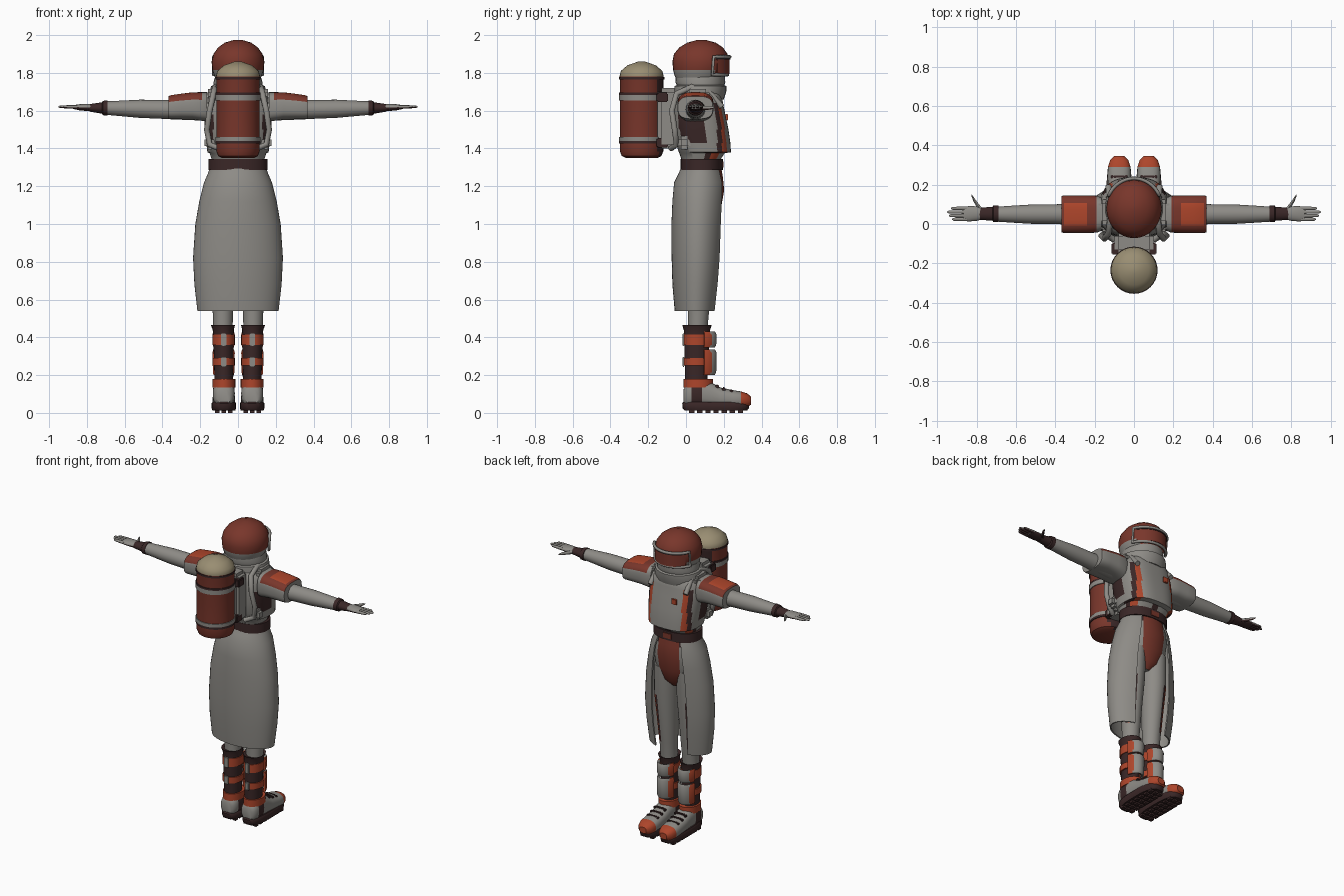
import bpy, bmesh, math
from mathutils import Vector

cube = bpy.data.objects.get("Cube")
if cube:
    bpy.data.objects.remove(cube, do_unlink=True)


def material(name, color):
    mat = bpy.data.materials.new(name)
    mat.use_nodes = True
    mat.diffuse_color = (*color, 1)
    mat.node_tree.nodes["Principled BSDF"].inputs["Base Color"].default_value = (*color, 1)
    return mat


GREY = material("warm grey cloth", (.27, .26, .24))
RED = material("brick red", (.19, .037, .024))
ORANGE = material("burnt orange", (.42, .06, .024))
DARK = material("dark brown", (.042, .02, .02))
TAN = material("tan", (.32, .27, .17))


def finish(name, bm, mats, rule=None):
    bmesh.ops.recalc_face_normals(bm, faces=bm.faces)
    bm.normal_update()
    if rule:
        for f in bm.faces:
            f.material_index = mats.index(rule(f.calc_center_median(), f.normal))
    mesh = bpy.data.meshes.new(name)
    bm.to_mesh(mesh)
    bm.free()
    for m in mats:
        mesh.materials.append(m)
    obj = bpy.data.objects.new(name, mesh)
    bpy.context.collection.objects.link(obj)
    bpy.ops.object.select_all(action='DESELECT')
    obj.select_set(True)
    bpy.context.view_layer.objects.active = obj
    bpy.ops.object.shade_smooth_by_angle(angle=math.radians(40))
    return obj


def loft(name, rings, mats, axis="Z", rule=None, power=1, sides=24, arc=None, thick=0):
    """Skin rings (t, u, v, ru, rv) along an axis; arc gives an open span in degrees from v+."""
    bm = bmesh.new()
    rows = []
    start, end = arc or (0, 360)
    count = sides + 1 if arc else sides
    for t, u, v, ru, rv in rings:
        row = []
        for i in range(count):
            a = math.radians(start + (end - start) * i / sides)
            s, c = math.sin(a), math.cos(a)
            pu = u + ru * math.copysign(abs(s) ** power, s)
            pv = v + rv * math.copysign(abs(c) ** power, c)
            spot = {"Z": (pu, pv, t), "Y": (pu, t, pv), "X": (t, pu, pv)}[axis]
            row.append(bm.verts.new(spot))
        rows.append(row)
    for lower, upper in zip(rows, rows[1:]):
        for i in range(sides):
            j = (i + 1) % count
            bm.faces.new((lower[i], lower[j], upper[j], upper[i]))
    if not arc:
        bm.faces.new(rows[0])
        bm.faces.new(rows[-1])
    bmesh.ops.recalc_face_normals(bm, faces=bm.faces)
    if thick:
        bmesh.ops.solidify(bm, geom=bm.faces[:], thickness=thick)
    return finish(name, bm, mats, rule)


def box(name, center, size, mat, bevel=.006):
    bm = bmesh.new()
    bmesh.ops.create_cube(bm, size=1)
    bmesh.ops.scale(bm, vec=size, verts=bm.verts)
    bmesh.ops.translate(bm, vec=center, verts=bm.verts)
    if bevel:
        bmesh.ops.bevel(bm, geom=bm.edges[:], offset=bevel, segments=2, affect='EDGES')
    return finish(name, bm, [mat])


def tube(name, points, radius, mat, closed=False):
    curve = bpy.data.curves.new(name, 'CURVE')
    curve.dimensions = '3D'
    curve.bevel_depth = radius
    curve.bevel_resolution = 2
    curve.use_fill_caps = True
    line = curve.splines.new('POLY')
    line.points.add(len(points) - 1)
    for p, co in zip(line.points, points):
        p.co = (*co, 1)
    line.use_cyclic_u = closed
    curve.materials.append(mat)
    obj = bpy.data.objects.new(name, curve)
    bpy.context.collection.objects.link(obj)


def band(name, z, height, u, v, ru, rv, mat, **options):
    return loft(name, [(z, u, v, ru, rv), (z + height, u, v, ru, rv)], [mat], **options)


# Helmet, visor and collar
loft("helmet", [(1.75, 0, .07, .11, .115), (1.79, 0, .073, .128, .135), (1.815, 0, .076, .136, .144),
                (1.86, 0, .078, .14, .15), (1.9, 0, .078, .13, .142), (1.935, 0, .08, .105, .115),
                (1.96, 0, .082, .07, .075), (1.975, 0, .082, .02, .02)],
     [GREY, RED], rule=lambda c, n: RED if c.z > 1.815 or c.y > .16 else GREY, sides=32)
band("visor", 1.795, .085, 0, .08, .137, .15, RED, arc=(-55, 55), thick=.006)
frame = []
for a in range(-64, 65, 8):
    frame.append((.143 * math.sin(math.radians(a)), .08 + .152 * math.cos(math.radians(a)), 1.885))
for a in range(64, -65, -8):
    frame.append((.143 * math.sin(math.radians(a)), .075 + .145 * math.cos(math.radians(a)), 1.79))
tube("visor_frame", frame, .009, GREY, closed=True)
band("visor_trim", 1.872, .008, 0, .08, .142, .155, DARK, arc=(-58, 58), thick=.004)
loft("collar", [(1.66, 0, .07, .15, .13), (1.70, 0, .075, .15, .138), (1.73, 0, .077, .142, .138),
                (1.735, 0, .077, .13, .126), (1.75, 0, .076, .13, .132), (1.785, 0, .076, .12, .13),
                (1.79, 0, .076, .1, .11)], [GREY], sides=32)


# Torso with coloured panels
def torso_colors(c, n):
    x = abs(c.x)
    if c.y > .1 and c.z < 1.64:
        if .113 < x < .14:
            return ORANGE
        if .14 < x < .157 or x < .011:
            return DARK
    if x > .13 and -.04 < c.y < .1 and 1.43 < c.z < 1.6:
        return DARK
    return GREY


loft("torso", [(1.345, 0, .08, .14, .105), (1.375, 0, .085, .15, .12), (1.38, 0, .1, .162, .138),
               (1.43, 0, .09, .168, .145), (1.5, 0, .08, .175, .145), (1.58, 0, .07, .18, .138),
               (1.64, 0, .066, .176, .13), (1.69, 0, .068, .15, .12), (1.71, 0, .07, .11, .1)],
     [GREY, ORANGE, DARK], rule=torso_colors, power=.75, sides=80)
box("chest_patch", (-.065, .216, 1.565), (.035, .012, .035), ORANGE, .002)
band("belt", 1.285, .06, 0, .083, .157, .112, DARK, sides=32, power=.9)
box("buckle", (0, .193, 1.315), (.07, .012, .045), RED)

# Open long coat, hips and front panel
loft("long_coat", [(.54, 0, .055, .215, .115), (.68, 0, .058, .231, .13), (.82, 0, .062, .238, .138),
                   (1.0, 0, .065, .226, .142), (1.12, 0, .07, .205, .142), (1.22, 0, .075, .18, .138),
                   (1.27, 0, .08, .158, .118), (1.3, 0, .082, .15, .108)],
     [GREY], sides=40, arc=(33, 327), thick=.008)
loft("hips", [(.96, 0, .08, .03, .05), (1.0, 0, .08, .1, .085), (1.08, 0, .08, .15, .105),
              (1.18, 0, .08, .16, .122), (1.25, 0, .08, .15, .115), (1.31, 0, .08, .14, .105)],
     [GREY, RED, DARK], sides=48,
     rule=lambda c, n: GREY if c.y < .1 else RED if abs(c.x) < .07 else DARK if abs(c.x) < .083 else GREY)

# Air tank and its mount
loft("air_tank", [(1.35, 0, -.235, .085, .085), (1.36, 0, -.235, .105, .105), (1.385, 0, -.235, .115, .115),
                  (1.43, 0, -.235, .115, .115), (1.77, 0, -.235, .115, .115), (1.78, 0, -.235, .117, .117),
                  (1.81, 0, -.235, .11, .11), (1.84, 0, -.235, .075, .075), (1.86, 0, -.235, .018, .018)],
     [RED, TAN, DARK], sides=32,
     rule=lambda c, n: TAN if c.z > 1.776 else DARK if c.y > -.15 else RED)
for z, height, mat in ((1.425, .014, DARK), (1.439, .022, GREY), (1.655, .028, GREY), (1.683, .012, DARK),
                       (1.765, .012, DARK)):
    band("tank_band", z, height, 0, -.235, .12, .12, mat, sides=32)
box("pack_mount", (0, -.095, 1.56), (.2, .11, .32), GREY, .02)
box("tank_clamp", (0, -.125, 1.67), (.23, .06, .05), DARK)
box("lower_clamp", (0, -.125, 1.43), (.2, .06, .05), DARK)


# Both sides: arms, harness, legs and boots
def pad_colors(c, n):
    if n.z < .3 or c.x * c.x < .2 ** 2:
        return GREY
    return ORANGE if abs(c.y - .05) < .06 and .24 < abs(c.x) < .355 else RED


for side, label in ((1, "left_"), (-1, "right_")):
    def limb(name, rings, mats, axis="X", **options):
        """Loft a part on this side, mirroring whichever ring value holds x."""
        flipped = [(side * r[0], *r[1:]) if axis == "X" else (r[0], side * r[1], *r[2:]) for r in rings]
        return loft(label + name, flipped, mats, axis, **options)

    limb("arm", [(.12, .05, 1.61, .07, .065), (.3, .05, 1.605, .055, .053), (.4, .05, 1.607, .05, .05),
                 (.52, .05, 1.61, .049, .048), (.62, .05, 1.612, .043, .041), (.71, .05, 1.614, .037, .035)], [GREY])
    limb("shoulder_pad", [(.165, .05, 1.62, .085, .078), (.19, .05, 1.622, .094, .076), (.24, .05, 1.625, .096, .072),
                          (.3, .05, 1.622, .096, .068), (.355, .05, 1.618, .096, .064), (.368, .05, 1.616, .092, .06)],
         [GREY, ORANGE, RED], power=.65, sides=40, rule=pad_colors)
    limb("cuff", [(.69, .052, 1.614, .043, .04), (.715, .052, 1.614, .042, .038),
                  (.72, .052, 1.614, .035, .03), (.785, .052, 1.615, .031, .02)], [DARK])

    # Hands
    def palm_rule(c, n):
        return DARK if n.z < -.2 else GREY

    skin = [GREY, DARK]
    limb("palm", [(.765, .052, 1.616, .026, .018), (.8, .053, 1.617, .037, .019), (.84, .052, 1.618, .039, .016),
                  (.868, .05, 1.619, .034, .011)], skin, rule=palm_rule)
    for k, reach in enumerate((.925, .94, .95, .93)):
        y = .024 + .0185 * k
        limb("finger", [(.85, y, 1.619, .01, .01), (.89, y, 1.62, .009, .009),
                        (reach - .008, y, 1.621, .008, .007), (reach, y, 1.621, .003, .003)],
             skin, rule=palm_rule, sides=10)
    limb("thumb", [(.775, .07, 1.614, .015, .012), (.8, .1, 1.614, .016, .011), (.818, .13, 1.615, .012, .009),
                   (.827, .148, 1.615, .004, .004)], skin, rule=palm_rule, sides=10)

    # Harness
    strap = [(.1, -.08, 1.4), (.15, -.05, 1.42), (.165, -.06, 1.5), (.15, -.075, 1.6), (.13, -.05, 1.69),
             (.12, .03, 1.725), (.125, .12, 1.7), (.13, .19, 1.62)]
    tube(label + "harness_strap", [(side * x, y, z) for x, y, z in strap], .016, GREY)
    box(label + "waist_pouch", (side * .15, -.01, 1.43), (.055, .07, .07), GREY, .018)
    box(label + "shoulder_block", (side * .145, .06, 1.685), (.07, .13, .06), GREY, .02)

    # Leg with a front-outer stripe
    def leg_colors(c, n):
        turn = math.degrees(math.atan2(c.x * side - .08, c.y - .07))
        if .56 < c.z < .88 and 15 < turn < 75:
            return ORANGE if 28 < turn < 62 else DARK
        return GREY

    limb("leg", [(.4, .08, .06, .05, .05), (.54, .08, .066, .054, .056), (.56, .08, .067, .056, .058),
                 (.7, .082, .072, .064, .068), (.88, .083, .078, .076, .083), (1.08, .078, .08, .075, .09)],
         [GREY, ORANGE, DARK], "Z", rule=leg_colors, sides=48)

    # Boot shaft, bands and shin plates
    limb("boot_shaft", [(.1, .075, .055, .048, .06), (.2, .075, .055, .05, .06), (.4, .077, .058, .054, .068),
                        (.44, .078, .058, .056, .07), (.465, .08, .058, .064, .078), (.455, .08, .058, .05, .06)],
         [DARK], "Z")
    for z, height in ((.25, .04), (.36, .055)):
        band(label + "boot_band", z, height, side * .076, .057, .059, .071, ORANGE)
        box(label + "band_tab", (side * .076, -.013, z + height / 2), (.03, .012, height + .012), GREY, .003)
    for z, height in ((.2, .135), (.345, .085)):
        limb("shin_plate", [(z, .076, .07, .056, .082), (z + .015, .076, .07, .06, .09),
                            (z + height - .015, .076, .07, .062, .092), (z + height, .076, .07, .058, .084)],
             [GREY, ORANGE], "Z", arc=(-72, 72), thick=.014,
             rule=lambda c, n: GREY if abs(abs(c.x) - .076) < .043 else ORANGE)

    # Boot foot, sole and laces
    def foot_colors(c, n):
        return ORANGE if c.y > .285 else DARK if .02 < c.y < .09 else GREY

    limb("boot_foot", [(-.012, .075, .085, .035, .04), (0, .075, .09, .05, .055), (.03, .075, .1, .058, .07),
                       (.085, .075, .105, .058, .075), (.13, .075, .095, .056, .068), (.18, .075, .08, .058, .055),
                       (.25, .075, .072, .06, .048), (.29, .075, .07, .058, .044), (.325, .075, .067, .046, .036),
                       (.345, .075, .064, .025, .02)], [GREY, ORANGE, DARK], "Y", rule=foot_colors, power=.8)
    band(label + "ankle_band", .135, .045, side * .075, .065, .061, .078, ORANGE)
    limb("sole", [(.012, .075, .158, .06, .165), (.025, .075, .158, .065, .176), (.05, .075, .158, .065, .178),
                  (.058, .075, .158, .06, .172)], [DARK], "Z", power=.7, sides=32)
    for row in range(7):
        for column in (-1, 0, 1):
            box(label + "tread", (side * .075 + column * .034, .03 + row * .043, .01), (.024, .028, .02), DARK, 0)
    for y, z in ((.165, .145), (.2, .13), (.24, .119)):
        box(label + "lace", (side * .075, y, z), (.06, .012, .012), DARK, .003)
        for end in (-1, 1):
            box(label + "lace_hook", (side * .075 + end * .036, y, z - .006), (.014, .018, .016), DARK, .003)
